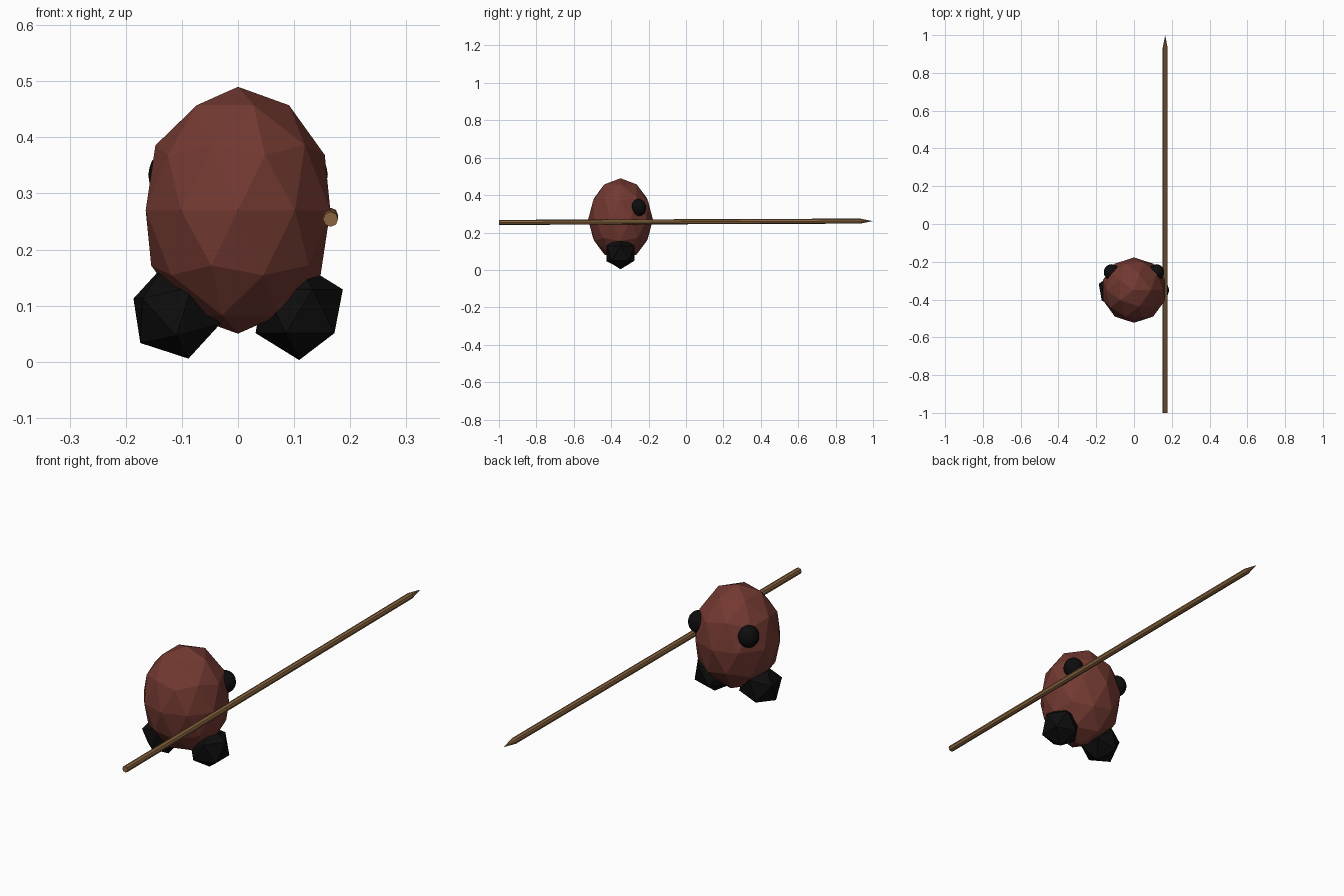
import bpy, math
from mathutils import Vector

if "Cube" in bpy.data.objects:
    bpy.data.objects.remove(bpy.data.objects["Cube"])


def material(name, rgb):
    m = bpy.data.materials.new(name)
    m.diffuse_color = (*rgb, 1)
    m.use_nodes = True
    m.node_tree.nodes["Principled BSDF"].inputs["Base Color"].default_value = m.diffuse_color
    return m


RED = material("dark red brown", (0.17, 0.041, 0.031))
BLACK = material("black", (0.004, 0.004, 0.004))
WOOD = material("wood brown", (0.25, 0.13, 0.05))


def ball(name, loc, scale, mat, sub, rot=(0, 0, 0)):
    bpy.ops.mesh.primitive_ico_sphere_add(subdivisions=sub, radius=1, location=loc, rotation=rot)
    o = bpy.context.object
    o.name = name
    o.scale = scale
    o.data.materials.append(mat)
    return o


def rod(name, a, b, r1, r2, mat):
    a, b = Vector(a), Vector(b)
    d = b - a
    bpy.ops.mesh.primitive_cone_add(vertices=8, radius1=r1, radius2=r2, depth=d.length,
                                    location=(a + b) / 2,
                                    rotation=d.to_track_quat('Z', 'Y').to_euler())
    o = bpy.context.object
    o.name = name
    o.data.materials.append(mat)
    return o


# egg-shaped faceted body
ball("body", (0, -0.35, 0.27), (0.173, 0.173, 0.22), RED, 2)

# feet: coarse faceted balls, the left one turned
ball("right_foot", (0.109, -0.35, 0.09), (0.087, 0.087, 0.087), BLACK, 1)
ball("left_foot", (-0.109, -0.35, 0.09), (0.087, 0.087, 0.087), BLACK, 1,
     (0, math.radians(-14), math.radians(10)))

# eyes on the +y side
for side, s in (("right", 1), ("left", -1)):
    ball(side + "_eye", (s * 0.118, -0.255, 0.333), (0.042, 0.042, 0.046), BLACK, 3)

# spear: slightly rising octagonal shaft and pointed tip
start, neck, tip = (0.165, -1, 0.254), (0.165, 0.93, 0.261), (0.165, 1, 0.261)
rod("spear_shaft", start, neck, 0.0135, 0.0135, WOOD)
rod("spear_tip", neck, tip, 0.0135, 0, WOOD)
